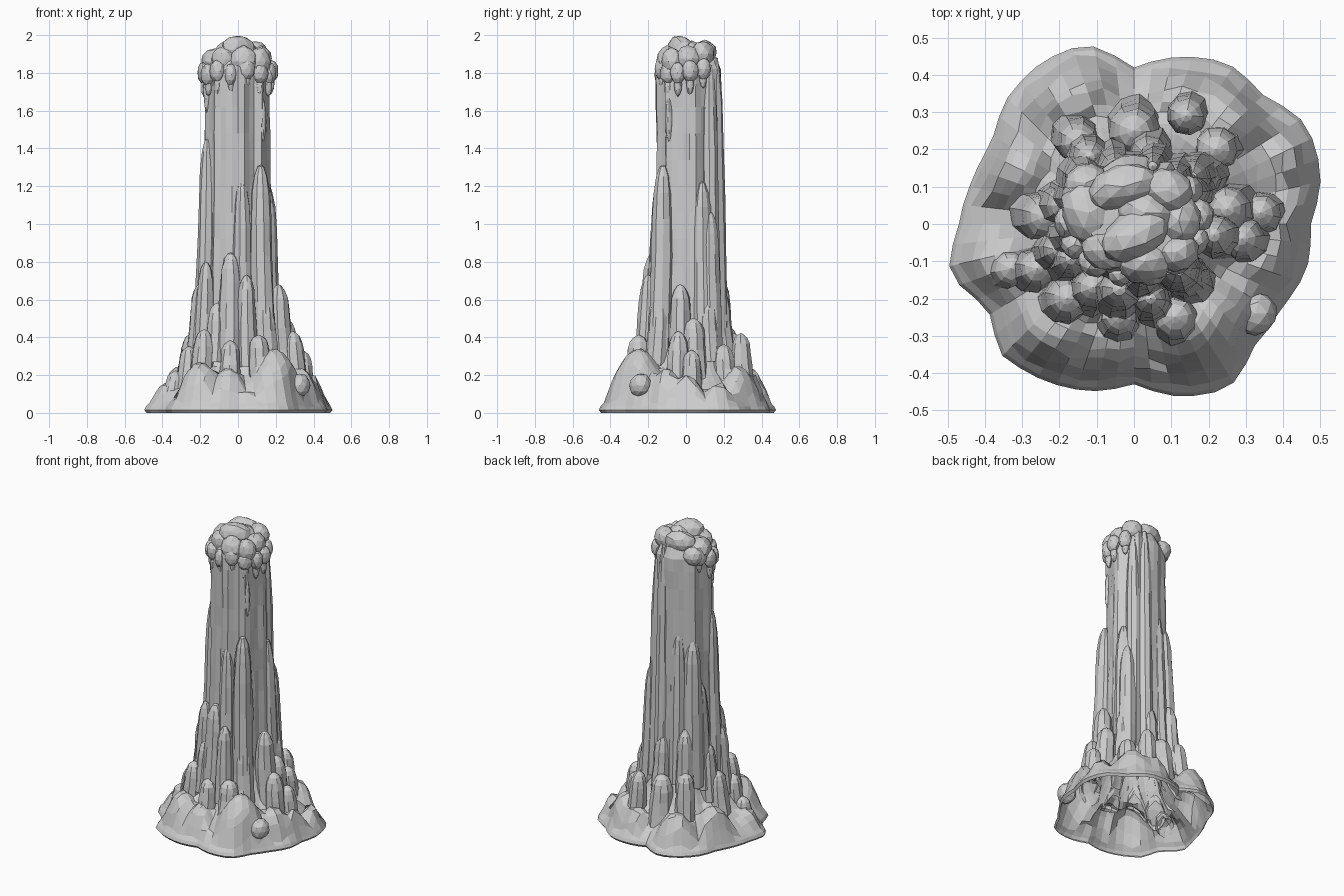
import bpy, bmesh, math, random
from mathutils import Vector, Matrix

random.seed(7)
if "Cube" in bpy.data.objects:
    bpy.data.objects.remove(bpy.data.objects["Cube"], do_unlink=True)

rock = bpy.data.materials.new("grey rock")
rock.use_nodes = True
rock.diffuse_color = (0.6, 0.6, 0.6, 1)
rock.node_tree.nodes["Principled BSDF"].inputs["Base Color"].default_value = (0.6, 0.6, 0.6, 1)


def finish(name, bm):
    bmesh.ops.recalc_face_normals(bm, faces=bm.faces)
    mesh = bpy.data.meshes.new(name)
    bm.to_mesh(mesh)
    bm.free()
    mesh.materials.append(rock)
    obj = bpy.data.objects.new(name, mesh)
    bpy.context.collection.objects.link(obj)


def loft(name, rings, cap=True):
    """Skin a stack of closed rings, open at the bottom."""
    bm = bmesh.new()
    rows = [[bm.verts.new(p) for p in ring] for ring in rings]
    n = len(rows[0])
    for low, high in zip(rows, rows[1:]):
        for i in range(n):
            j = (i + 1) % n
            bm.faces.new((low[i], low[j], high[j], high[i]))
    if cap:
        tip = bm.verts.new(sum((v.co for v in rows[-1]), Vector()) / n + Vector((0, 0, 0.008)))
        for i in range(n):
            bm.faces.new((rows[-1][i], rows[-1][(i + 1) % n], tip))
    finish(name, bm)


# Lobed foot outline, its sweep up to the shaft, and the swells on it
OUTLINE = [.475, .52, .535, .49, .50, .465, .42, .50, .50, .48, .44, .45,
           .47, .515, .45, .50, .485, .465, .43, .48, .51, .46, .455, .48]
SWEEP = [(.36, .46), (.42, .36), (.5, .27), (.6, .2), (.7, .15), (.8, .11),
         (.88, .08), (.94, .055), (.98, .035), (1, .015)]
SWELLS = [(.19, -.25, .34, .2), (.24, -.34, .2, .12), (.33, -.25, .17, .12),
          (-.05, -.3, .24, .15), (-.2, -.28, .27, .16),
          (-.36, -.1, .17, .13), (-.3, .15, .25, .17), (-.16, .33, .24, .16),
          (.13, .33, .22, .13), (.24, .27, .25, .16), (.42, .18, .17, .11),
          (.4, 0, .2, .14), (.33, -.1, .24, .14), (.02, -.4, .12, .1), (-.32, -.32, .12, .1)]


def rim(a):
    k = a % math.tau / math.tau * len(OUTLINE)
    i = int(k)
    start, end = OUTLINE[i % 24], OUTLINE[(i + 1) % 24]
    return start + (end - start) * (k - i)


def foot_height(x, y):
    f = min(1, max(.36, math.hypot(x, y) / rim(math.atan2(y, x))))
    for (f0, z0), (f1, z1) in zip(SWEEP, SWEEP[1:]):
        if f <= f1:
            z = z0 + (z1 - z0) * (f - f0) / (f1 - f0)
            break
    for sx, sy, top, w in SWELLS:
        d = math.hypot(x - sx, y - sy) / w
        if d < 1:
            z = max(z, top * (1 - d * d) * min(1, (1 - f) * 7 + .1))
    return z


steps = 56
foot_rings = [[Vector((.975 * rim(math.tau * i / steps) * math.cos(math.tau * i / steps),
                       .975 * rim(math.tau * i / steps) * math.sin(math.tau * i / steps), 0))
               for i in range(steps)]]
for f in (1, .98, .94, .88, .82, .75, .68, .61, .54, .48, .42, .36):
    ring = []
    for i in range(steps):
        a = math.tau * i / steps
        r = rim(a) * f * (1 + (random.uniform(-.025, .025) if f < .95 else 0))
        x, y = r * math.cos(a), r * math.sin(a)
        ring.append(Vector((x, y, foot_height(x, y))))
    foot_rings.append(ring)
loft("foot", foot_rings, cap=False)

# Fluted main shaft with a rounded shoulder
flutes = 32
grain = [random.uniform(-.008, .008) for _ in range(flutes)]
shaft_rings = []
for z in (.38, .5, .64, .78, .92, 1.06, 1.2, 1.34, 1.48, 1.62, 1.74, 1.82, 1.88, 1.91):
    base = 0.166 + 0.025 * max(0, 1 - z / 1.3) - 0.8 * max(0, z - 1.82) ** 1.2
    ring = []
    for i in range(flutes):
        a = math.tau * i / flutes
        r = base + grain[i] + 0.008 * math.sin(8 * a + 0.5 * z) + random.uniform(-.004, .004)
        ring.append(Vector((r * math.cos(a), 0.018 + r * math.sin(a), z)))
    shaft_rings.append(ring)
loft("shaft", shaft_rings)

DOME = [(0, 1.06), (0.25, 1.04), (0.5, 1), (0.7, 0.94), (0.84, 0.82), (0.93, 0.6), (0.985, 0.28)]


def spire(name, x, y, top, width):
    """Rounded finger of rock rising out of the foot."""
    out = Vector((x, y, 0)).normalized()
    side = Vector((-out.y, out.x, 0))
    n = 9
    twist = random.random()
    foot = max(.02, foot_height(x, y) - .1)
    rings = []
    for h, s in DOME:
        c = Vector((x, y, foot + h * (top - foot))) + out * .025 * (1 - h) ** 2
        ring = []
        for i in range(n):
            a = math.tau * (i + twist) / n
            r = width * s * random.uniform(0.93, 1.07)
            p = c + out * r * math.cos(a) + side * r * math.sin(a)
            p.z = max(p.z, foot_height(p.x, p.y) - .02)
            ring.append(p)
        rings.append(ring)
    loft(name, rings)


# Fingers of rock around the shaft, then the short ones: x, y, top, width
SPIRES = [
    (-.163, -.03, 1.46, .047), (.12, -.122, 1.32, .06), (.02, -.14, 1.24, .05),
    (.15, .085, 1.23, .055), (.155, .125, 1.07, .055), (-.05, .15, 1.36, .05),
    (-.13, .115, 1.3, .06), (.05, .155, 1.9, .045), (.11, .125, 1.86, .045),
    (-.155, .07, 1.0, .05), (-.04, -.175, .85, .06), (.045, -.2, .73, .05),
    (-.17, -.095, .8, .05), (-.205, -.07, .68, .048), (.215, -.03, .68, .06),
    (.14, -.14, .62, .06), (-.11, -.17, .58, .055), (.04, .18, .66, .055),
    (-.12, .18, .72, .055), (-.19, .05, .6, .055), (.18, .12, .6, .055),
    (.11, -.25, .41, .06), (-.18, -.2, .44, .06), (.29, -.04, .43, .06),
    (.34, .03, .33, .055), (.25, .04, .5, .065), (-.26, -.12, .35, .055),
    (-.24, .02, .42, .065), (-.33, -.12, .22, .05), (-.04, -.25, .38, .055),
    (.14, .29, .42, .055), (0, .25, .42, .07), (-.15, .22, .46, .06), (.22, .2, .36, .06)]
for i, args in enumerate(SPIRES):
    spire(f"spire_{i + 1}", *args)


def blob(name, x, y, z, sx, sy, sz, turn=0.0):
    """Lumpy boulder."""
    bm = bmesh.new()
    bmesh.ops.create_icosphere(bm, subdivisions=2, radius=1)
    for v in bm.verts:
        v.co *= random.uniform(0.94, 1.04)
    bm.transform(Matrix.Translation((x, y, z)) @ Matrix.Rotation(turn, 4, "Z")
                 @ Matrix.Diagonal((sx, sy, sz, 1)))
    finish(name, bm)


blob("foot_boulder", .325, -.24, .145, .06, .06, .065)

# Boulders piled on the crown
CROWN = [
    (0, -.03, 1.92, .1, .065, .08, .5), (.03, -.1, 1.86, .075, .06, .085, .2),
    (-.03, .1, 1.905, .1, .06, .07, .3), (.09, .09, 1.9, .07, .06, .07, -.4),
    (.03, .03, 1.9, .08, .06, .07, 0), (.12, .01, 1.875, .06, .07, .07, 0),
    (-.12, .03, 1.86, .075, .09, .07, .5), (-.08, -.07, 1.87, .065, .055, .07, -.5),
    (.115, -.075, 1.86, .06, .055, .075, .6), (-.13, .11, 1.84, .06, .05, .06, .4)]
for i, args in enumerate(CROWN):
    blob(f"crown_boulder_{i + 1}", *args)

# Uneven lips and drips along the crown rim: angle, height, width, drop
LIPS = [(5, 1.81, .045, .06), (35, 1.82, .04, .04), (150, 1.83, .045, .04), (182, 1.8, .045, .07),
        (207, 1.79, .04, .05), (232, 1.81, .045, .07), (258, 1.79, .035, .03),
        (285, 1.82, .045, .04), (312, 1.8, .045, .07), (338, 1.8, .04, .06)]
for i, (angle, z, width, drop) in enumerate(LIPS):
    a = math.radians(angle)
    x, y = .18 * math.cos(a), .01 + .145 * math.sin(a)
    blob(f"crown_lip_{i + 1}", x, y, z, .036, width, .06, a)
    blob(f"crown_drip_{i + 1}", x * .97, y * .97, z - drop, .02, .022, .065, a)
for i, (x, y, z) in enumerate([(.13, -.09, 1.55), (-.165, -.03, 1.71)]):
    blob(f"long_drip_{i + 1}", x, y, z, .018, .018, .12)
